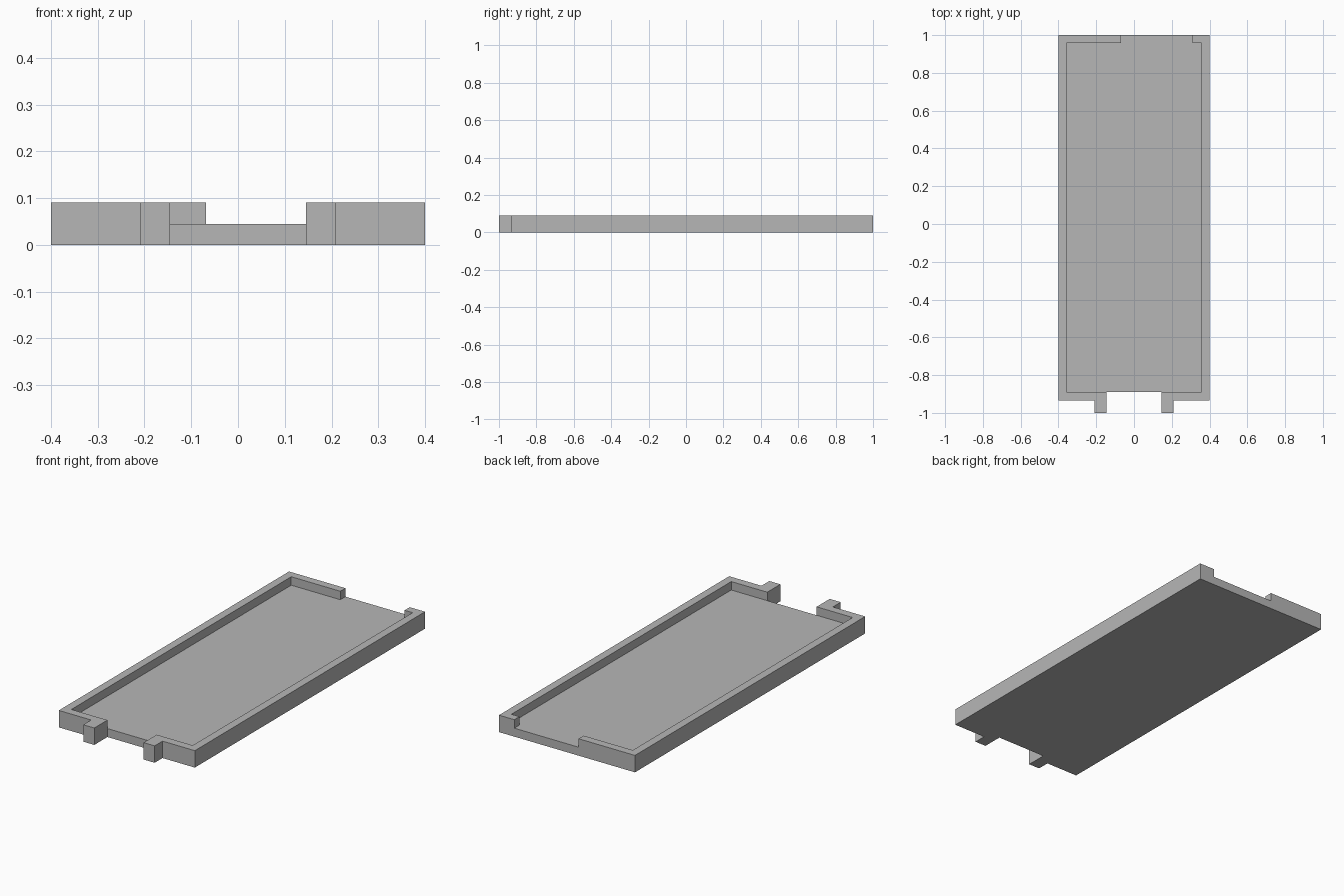
import bpy
import bmesh

cube = bpy.data.objects.get("Cube")
if cube:
    bpy.data.objects.remove(cube, do_unlink=True)

# Main dimensions
HALF_W, BACK, FRONT, TIP = 0.4, 1.0, -0.934, -1.0
HEIGHT, FLOOR = 0.09, 0.045
IN_X, IN_BACK, IN_FRONT = 0.357, 0.957, -0.89
PRONG_IN, PRONG_OUT = 0.145, 0.21
GAP_RIGHT, GAP_LEFT = -0.068, 0.31

grey = bpy.data.materials.new("plain grey")
grey.use_nodes = True
colour = (0.47, 0.47, 0.47, 1)
grey.diffuse_color = colour
grey.node_tree.nodes["Principled BSDF"].inputs["Base Color"].default_value = colour


def prism(name, outline, bottom, top):
    """Extrude a flat outline straight up into a solid."""
    bm = bmesh.new()
    face = bm.faces.new([bm.verts.new((x, y, bottom)) for x, y in outline])
    up = bmesh.ops.extrude_face_region(bm, geom=[face])["geom"]
    for v in up:
        if isinstance(v, bmesh.types.BMVert):
            v.co.z = top
    bmesh.ops.recalc_face_normals(bm, faces=bm.faces)
    mesh = bpy.data.meshes.new(name)
    bm.to_mesh(mesh)
    bm.free()
    mesh.materials.append(grey)
    obj = bpy.data.objects.new(name, mesh)
    bpy.context.collection.objects.link(obj)
    return obj


def cut(target, cutter):
    """Subtract the cutter from the target and remove it."""
    cutter.hide_render = True
    mod = target.modifiers.new("cut", "BOOLEAN")
    mod.operation = "DIFFERENCE"
    mod.solver = "EXACT"
    mod.object = cutter
    bpy.context.view_layer.objects.active = target
    bpy.ops.object.modifier_apply(modifier=mod.name)
    bpy.data.objects.remove(cutter, do_unlink=True)


# Slab with a front tongue, which the notch splits into two prongs
right_side = [(-HALF_W, BACK), (-HALF_W, FRONT), (-PRONG_OUT, FRONT), (-PRONG_OUT, TIP)]
left_side = [(-x, y) for x, y in reversed(right_side)]
tray = prism("tray", right_side + left_side, 0, HEIGHT)

# Shallow pocket, open through the off-centre gap in the back wall
pocket = [(-IN_X, IN_BACK), (-IN_X, IN_FRONT), (IN_X, IN_FRONT), (IN_X, IN_BACK),
          (GAP_LEFT, IN_BACK), (GAP_LEFT, BACK + 0.1),
          (GAP_RIGHT, BACK + 0.1), (GAP_RIGHT, IN_BACK)]
cut(tray, prism("pocket_cutter", pocket, FLOOR, HEIGHT + 0.1))

# Full-height notch between the prongs
notch = [(-PRONG_IN, IN_FRONT), (-PRONG_IN, TIP - 0.1),
         (PRONG_IN, TIP - 0.1), (PRONG_IN, IN_FRONT)]
cut(tray, prism("notch_cutter", notch, -0.1, HEIGHT + 0.1))
